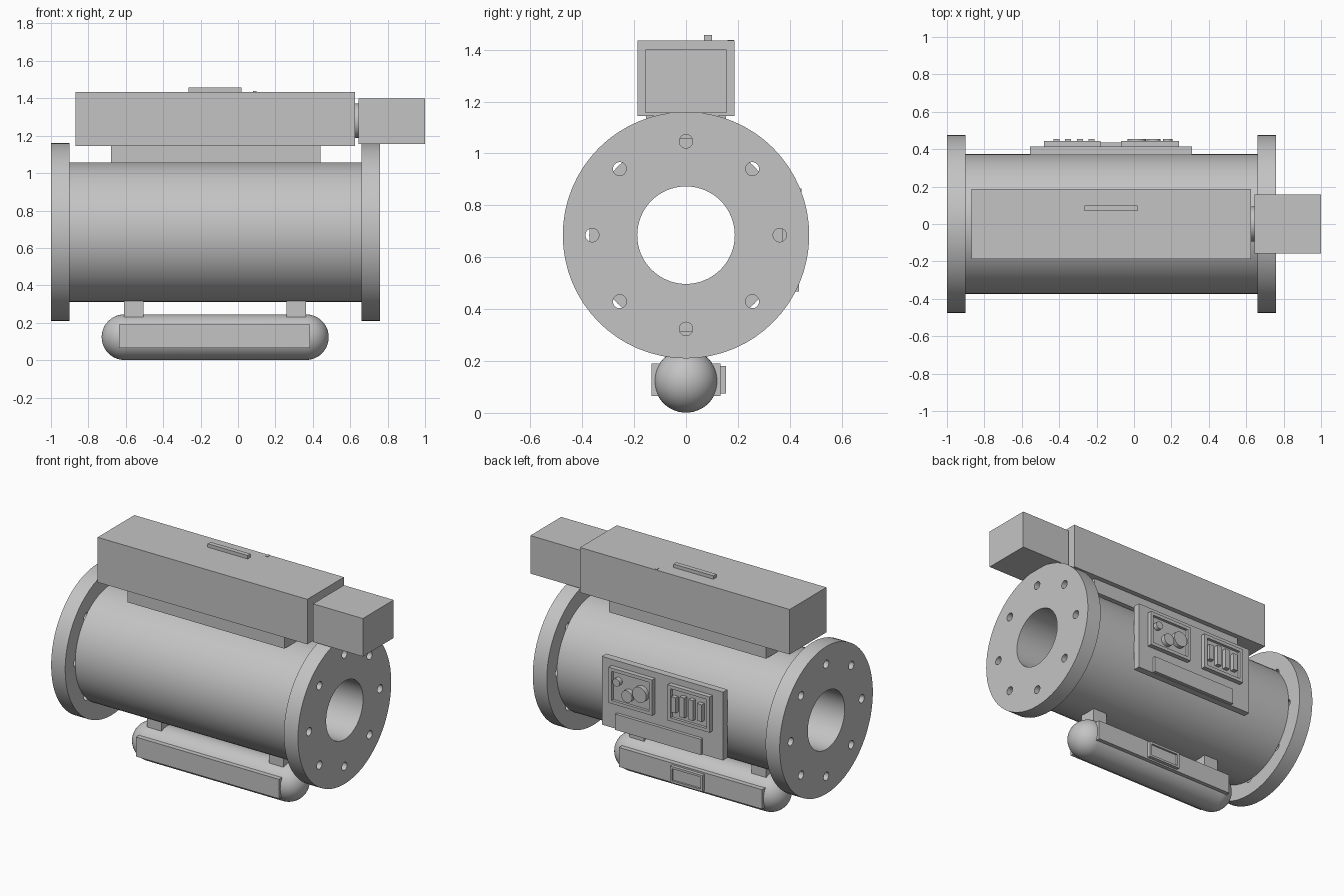
import bpy, bmesh, math
from mathutils import Matrix, Vector

cube = bpy.data.objects.get("Cube")
if cube:
    bpy.data.objects.remove(cube, do_unlink=True)

grey = bpy.data.materials.new("plain_grey")
grey.use_nodes = True
grey.diffuse_color = (0.55, 0.55, 0.55, 1)
grey.node_tree.nodes["Principled BSDF"].inputs["Base Color"].default_value = (0.55, 0.55, 0.55, 1)

AXIS_Z = 0.685   # height of the main tube's axis
TANK_Z = 0.123   # height of the tank's axis


def finish(name, bm, smooth=False):
    bmesh.ops.recalc_face_normals(bm, faces=bm.faces)
    mesh = bpy.data.meshes.new(name)
    bm.to_mesh(mesh)
    bm.free()
    mesh.materials.append(grey)
    obj = bpy.data.objects.new(name, mesh)
    bpy.context.collection.objects.link(obj)
    if smooth:
        smooth_by_angle(obj)
    return obj


def smooth_by_angle(obj):
    bpy.ops.object.select_all(action="DESELECT")
    obj.select_set(True)
    bpy.context.view_layer.objects.active = obj
    bpy.ops.object.shade_smooth_by_angle(angle=math.radians(35))


def box_bm(x, y, z):
    bm = bmesh.new()
    bmesh.ops.create_cube(bm, size=1)
    for v in bm.verts:
        v.co = Vector([lo + (c + 0.5) * (hi - lo) for c, (lo, hi) in zip(v.co, (x, y, z))])
    return bm


def box(name, x, y, z):
    return finish(name, box_bm(x, y, z))


def framed_box(name, x, y, z, rim, depth):
    """Box whose back face is a raised rim around a recessed field."""
    bm = box_bm(x, y, z)
    bm.normal_update()
    back = max(bm.faces, key=lambda f: f.calc_center_median().y)
    bmesh.ops.inset_region(bm, faces=[back], thickness=rim)
    field = bmesh.ops.extrude_discrete_faces(bm, faces=[back])["faces"][0]
    bmesh.ops.translate(bm, verts=field.verts, vec=(0, -depth, 0))
    return finish(name, bm)


def lathe(name, profile, height, closed=False, steps=64):
    """Spin (x, radius) points around a line along x."""
    bm = bmesh.new()
    verts = [bm.verts.new((x, 0, r)) for x, r in profile]
    edges = [bm.edges.new(pair) for pair in zip(verts, verts[1:])]
    if closed:
        edges.append(bm.edges.new((verts[-1], verts[0])))
    bmesh.ops.spin(bm, geom=verts + edges, cent=(0, 0, 0), axis=(1, 0, 0),
                   angle=math.tau, steps=steps, use_duplicate=False)
    bmesh.ops.remove_doubles(bm, verts=bm.verts, dist=0.0001)
    bmesh.ops.translate(bm, verts=bm.verts, vec=(0, 0, height))
    return finish(name, bm, True)


def tube(name, x0, x1, inner, outer):
    return lathe(name, [(x0, inner), (x1, inner), (x1, outer), (x0, outer)], AXIS_Z, True)


def cylinder(bm, centre, radius, depth, turn):
    matrix = Matrix.Translation(centre) @ turn
    bmesh.ops.create_cone(bm, cap_ends=True, segments=32, radius1=radius,
                          radius2=radius, depth=depth, matrix=matrix)


ALONG_X = Matrix.Rotation(math.pi / 2, 4, "Y")
ALONG_Y = Matrix.Rotation(math.pi / 2, 4, "X")

# Main tube with a bolted flange at each end
tube("main_tube", -0.9, 0.66, 0.188, 0.373)
for side, x0 in (("right", -1.0), ("left", 0.66)):
    flange = tube(side + "_flange", x0, x0 + 0.1, 0.188, 0.475)
    bm = bmesh.new()
    for i in range(8):
        a = i * math.tau / 8
        centre = (x0 + 0.05, 0.3615 * math.cos(a), AXIS_Z + 0.3615 * math.sin(a))
        cylinder(bm, centre, 0.026, 0.2, ALONG_X)
    cutter = finish("bolt_hole_cutter", bm)
    cutter.hide_render = True
    cut = flange.modifiers.new("bolt_holes", "BOOLEAN")
    cut.operation, cut.solver, cut.object = "DIFFERENCE", "EXACT", cutter
    bpy.context.view_layer.objects.active = flange
    bpy.ops.object.modifier_move_to_index(modifier=cut.name, index=0)
    bpy.ops.object.modifier_apply(modifier=cut.name)
    bpy.data.objects.remove(cutter, do_unlink=True)
    smooth_by_angle(flange)

# Top housing on its pedestal, with handle, latch and side unit
box("pedestal", (-0.68, 0.44), (-0.155, 0.155), (1.055, 1.145))
box("top_housing", (-0.87, 0.625), (-0.187, 0.187), (1.145, 1.435))
box("top_handle", (-0.265, 0.02), (0.07, 0.1), (1.435, 1.457))
box("top_latch", (0.08, 0.1), (0.16, 0.185), (1.43, 1.438))
box("side_unit", (0.645, 1.0), (-0.157, 0.157), (1.155, 1.4))
bm = bmesh.new()
cylinder(bm, (0.635, 0, 1.28), 0.093, 0.03, ALONG_X)
finish("side_coupling", bm, True)

# Round-ended tank hung below on two blocks, with a long rail through it
R = 0.122
arc = [(R * math.sin(a), R * math.cos(a)) for a in (i * math.pi / 24 for i in range(13))]
profile = [(-0.607 - x, r) for x, r in reversed(arc)] + [(0.363 + x, r) for x, r in arc]
lathe("tank", profile, TANK_Z)
for side, x in (("right", -0.558), ("left", 0.312)):
    box(side + "_tank_hanger", (x - 0.052, x + 0.052), (-0.055, 0.055), (0.2, 0.33))
box("tank_rail", (-0.635, 0.385), (-0.133, 0.133), (0.065, 0.19))
framed_box("tank_display", (-0.225, 0.005), (0.13, 0.155), (0.075, 0.18), 0.02, 0.012)

# Control panel on the back
box("panel_plate", (-0.555, 0.31), (0.37, 0.415), (0.465, 0.905))
box("panel_strip", (-0.41, 0.2), (0.41, 0.435), (0.468, 0.57))
for name, x in (("dial_frame", (-0.07, 0.24)), ("slider_frame", (-0.48, -0.18))):
    framed_box(name, x, (0.41, 0.445), (0.635, 0.865), 0.03, 0.018)

# Dials and sliders
for name, x, z, r in (("large", 0.015, 0.75, 0.05), ("medium", 0.105, 0.715, 0.038),
                      ("small", 0.18, 0.785, 0.025)):
    bm = bmesh.new()
    cylinder(bm, (x, 0.44, z), r, 0.03, ALONG_Y)
    finish(name + "_dial", bm, True)
for i, half in enumerate((0.05, 0.065, 0.065, 0.055)):
    x = -0.228 - i * 0.062
    box("slider", (x - 0.016, x + 0.016), (0.42, 0.455), (0.75 - half, 0.75 + half))
